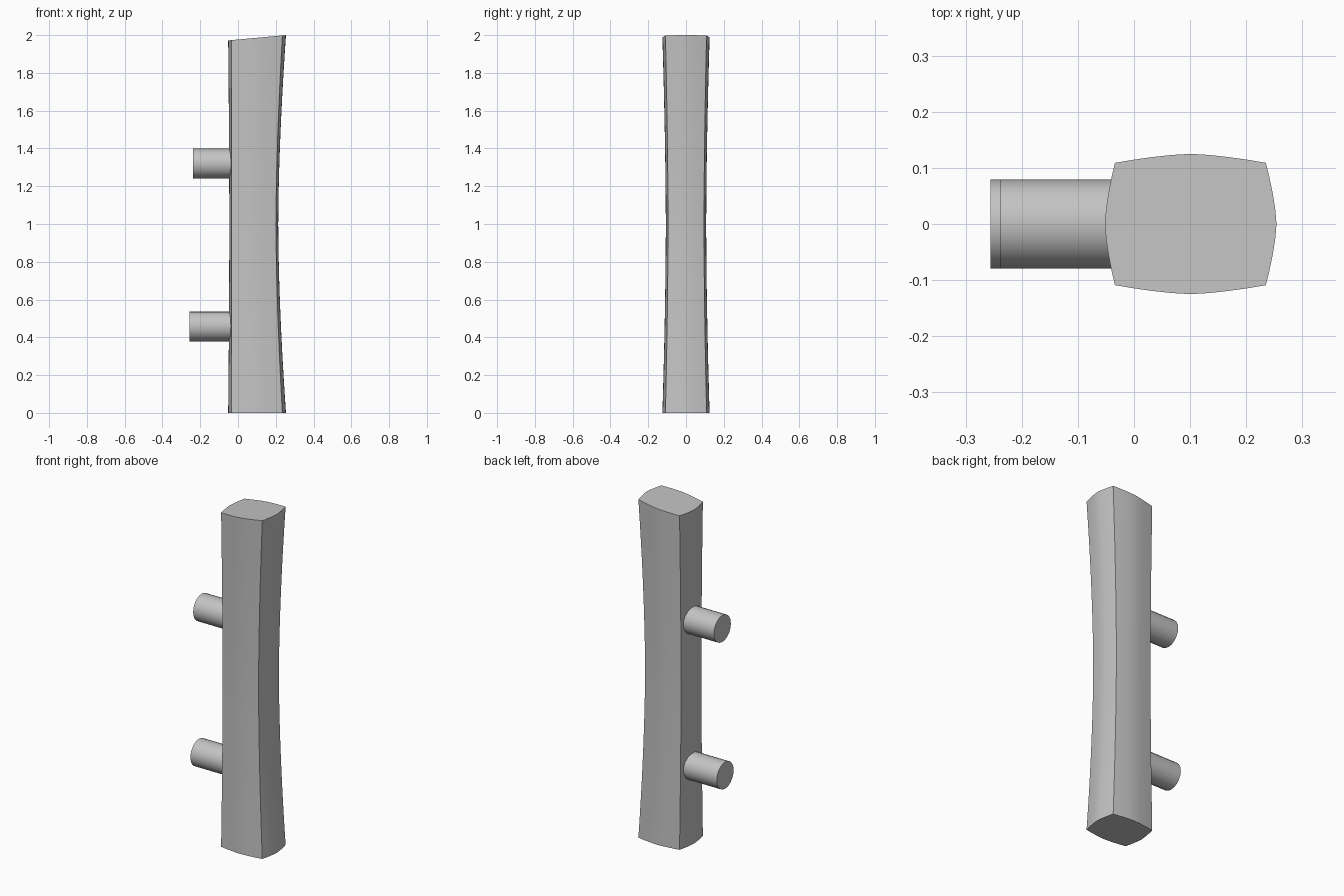
import bpy, bmesh, math
from mathutils import Matrix, Vector

cube = bpy.data.objects.get("Cube")
if cube:
    bpy.data.objects.remove(cube, do_unlink=True)

grey = bpy.data.materials.new("satin_grey")
grey.use_nodes = True
colour = (0.55, 0.55, 0.55, 1)
grey.diffuse_color = colour
grey.node_tree.nodes["Principled BSDF"].inputs["Base Color"].default_value = colour


def finish(bm, name):
    bmesh.ops.recalc_face_normals(bm, faces=bm.faces)
    mesh = bpy.data.meshes.new(name)
    bm.to_mesh(mesh)
    bm.free()
    mesh.materials.append(grey)
    obj = bpy.data.objects.new(name, mesh)
    bpy.context.collection.objects.link(obj)
    bpy.ops.object.select_all(action='DESELECT')
    bpy.context.view_layer.objects.active = obj
    obj.select_set(True)
    bpy.ops.object.shade_smooth_by_angle(angle=math.radians(25))
    return obj


def section(flare):
    """Four-cornered outline with bulging sides; flare is 0 mid-bar, 1 at the ends."""
    left, right = -0.034, 0.201 + 0.034 * flare
    half = 0.095 + 0.014 * flare
    bulge_y = 0.012 + 0.004 * flare
    bulge_left, bulge_right = 0.012 + 0.006 * flare, 0.012 + 0.007 * flare
    corners = [Vector((left, -half)), Vector((right, -half)),
               Vector((right, half)), Vector((left, half))]
    bulges = [Vector((0, -bulge_y)), Vector((bulge_right, 0)),
              Vector((0, bulge_y)), Vector((-bulge_left, 0))]
    points = []
    for i in range(4):
        for k in range(8):
            t = k / 8
            swell = 1 - abs(2 * t - 1) ** 1.5
            points.append(corners[i].lerp(corners[(i + 1) % 4], t) + bulges[i] * swell)
    return points


# Waisted grip bar with a slanted top
bm = bmesh.new()
rings = []
steps = 24
for j in range(steps + 1):
    u = j / steps
    ring = []
    for p in section(abs(2 * u - 1) ** 1.7):
        top = 2 - 0.092 * (0.254 - p.x)
        ring.append(bm.verts.new((p.x, p.y, u * top)))
    rings.append(ring)
for a, b in zip(rings, rings[1:]):
    n = len(a)
    for i in range(n):
        bm.faces.new((a[i], a[(i + 1) % n], b[(i + 1) % n], b[i]))
bm.faces.new(rings[0])
bm.faces.new(rings[-1])
finish(bm, "grip_bar")

# Round mounting posts running into the bar
for name, z, outer in (("upper_post", 1.32, -0.238), ("lower_post", 0.458, -0.256)):
    bm = bmesh.new()
    inner = -0.02
    place = Matrix.Translation(((outer + inner) / 2, 0, z)) @ Matrix.Rotation(math.pi / 2, 4, 'Y')
    bmesh.ops.create_cone(bm, cap_ends=True, segments=20, radius1=0.079,
                          radius2=0.079, depth=inner - outer, matrix=place)
    finish(bm, name)
